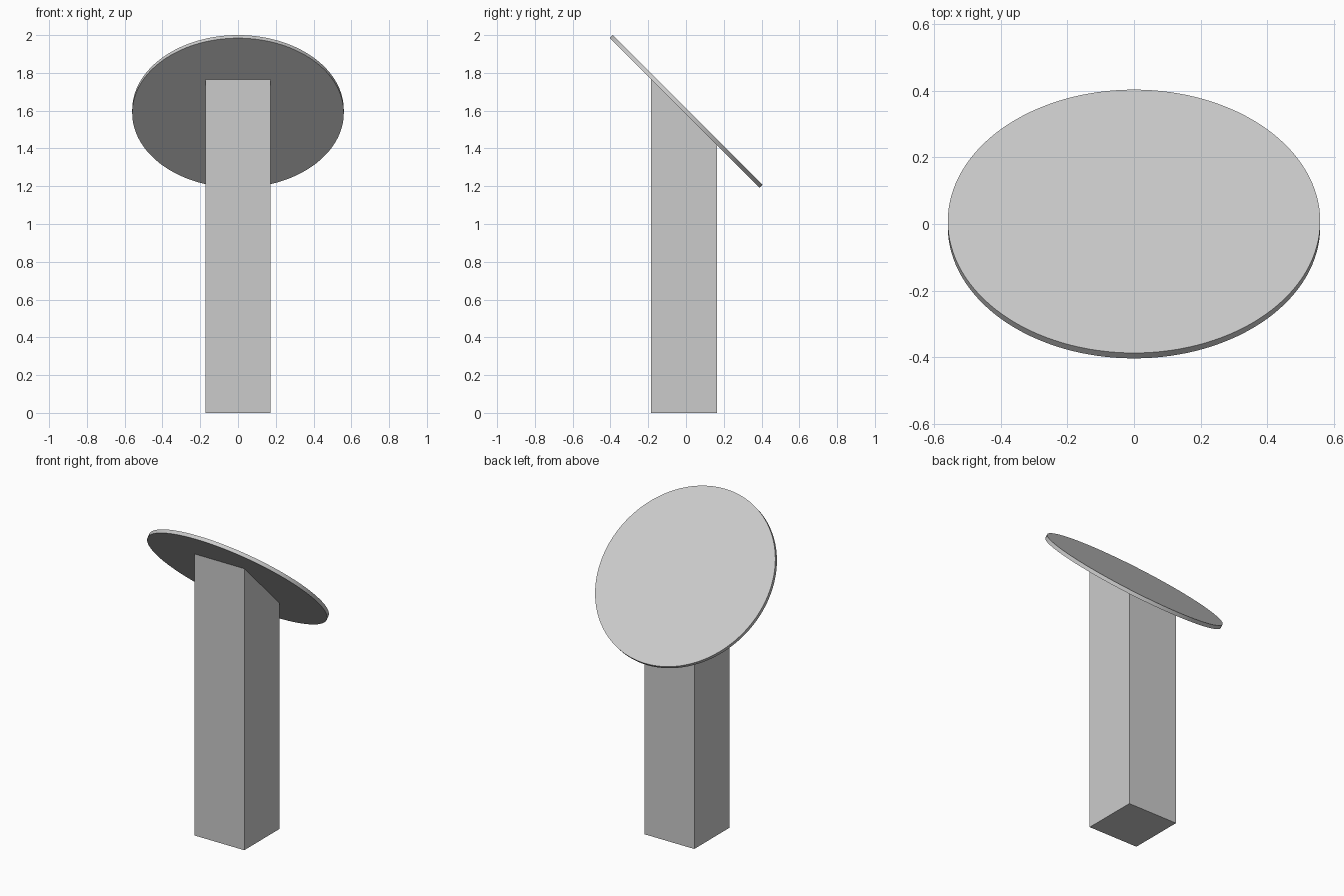
import bpy
import bmesh
from math import radians
from mathutils import Matrix, Vector

cube = bpy.data.objects.get("Cube")
if cube:
    bpy.data.objects.remove(cube, do_unlink=True)

# One plain grey for the whole model
GREY = (0.6, 0.6, 0.6, 1)
grey = bpy.data.materials.new("light_grey")
grey.use_nodes = True
grey.diffuse_color = GREY
grey.node_tree.nodes["Principled BSDF"].inputs["Base Color"].default_value = GREY

RADIUS, THICK = 0.56, 0.023
CENTRE = Vector((0, 0, 1.596))
TILT = Matrix.Rotation(radians(-45), 4, "X")   # top face looks up and back
NORMAL = TILT @ Vector((0, 0, 1))


def add_object(name, bm):
    mesh = bpy.data.meshes.new(name)
    bm.normal_update()
    bm.to_mesh(mesh)
    bm.free()
    mesh.materials.append(grey)
    obj = bpy.data.objects.new(name, mesh)
    bpy.context.collection.objects.link(obj)
    return obj


# Tilted round plate
bm = bmesh.new()
bmesh.ops.create_cone(bm, cap_ends=True, segments=128, radius1=RADIUS,
                      radius2=RADIUS, depth=THICK,
                      matrix=Matrix.Translation(CENTRE) @ TILT)
plate = add_object("tilted_plate", bm)
bpy.ops.object.select_all(action="DESELECT")
plate.select_set(True)
bpy.context.view_layer.objects.active = plate
bpy.ops.object.shade_smooth_by_angle(angle=radians(30))

# Square post, sliced along the underside of the plate
bm = bmesh.new()
bmesh.ops.create_cube(bm, size=1, matrix=Matrix.Translation((0, -0.01, 1))
                      @ Matrix.Diagonal((0.346, 0.35, 2, 1)))
cut = bmesh.ops.bisect_plane(bm, geom=bm.verts[:] + bm.edges[:] + bm.faces[:],
                             plane_co=CENTRE - NORMAL * THICK / 2,
                             plane_no=NORMAL, clear_outer=True)
rim = [e for e in cut["geom_cut"] if isinstance(e, bmesh.types.BMEdge)]
bmesh.ops.contextual_create(bm, geom=rim)
bmesh.ops.recalc_face_normals(bm, faces=bm.faces[:])
add_object("square_post", bm)
